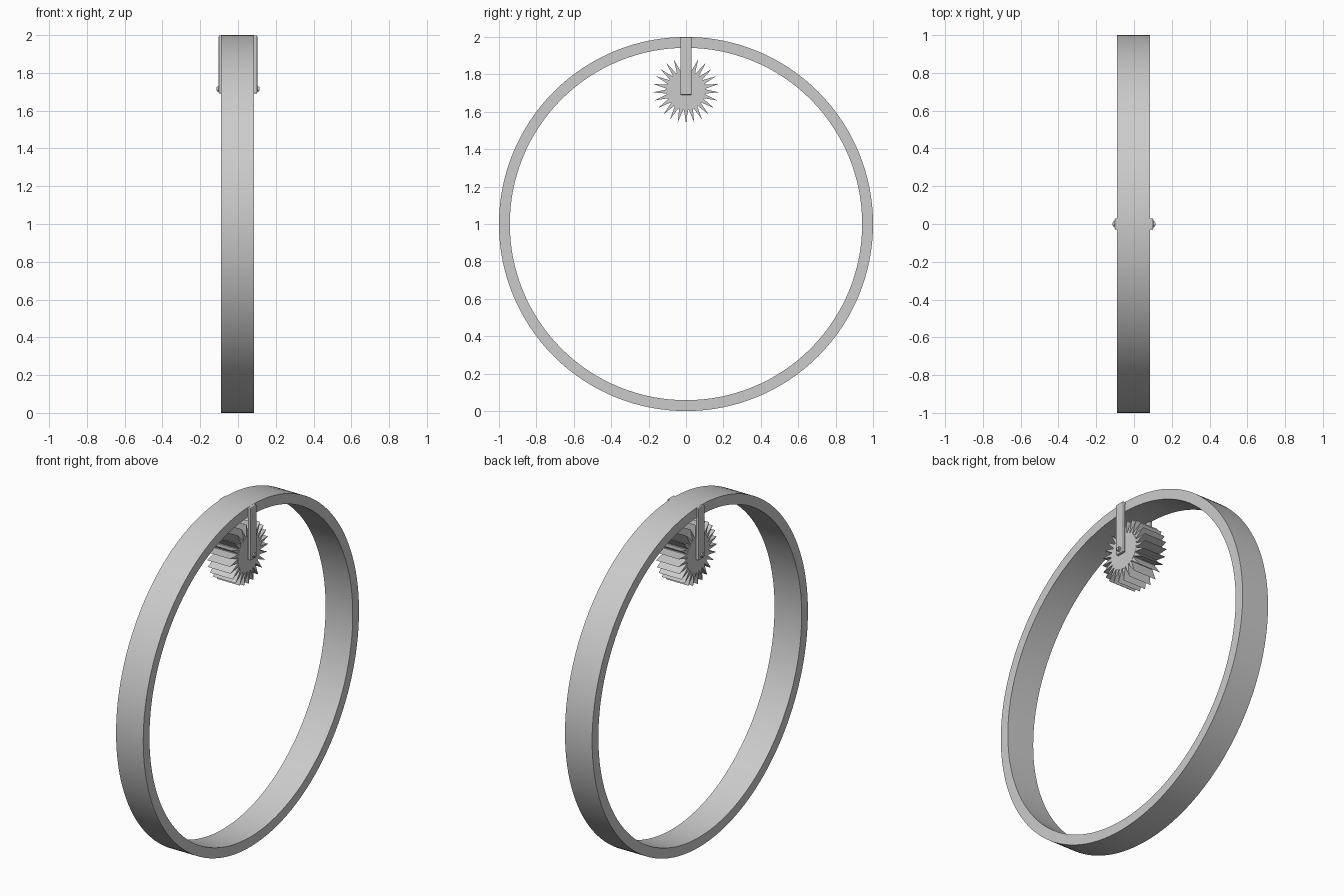
import bpy, bmesh
from math import cos, sin, pi, radians

if "Cube" in bpy.data.objects:
    bpy.data.objects.remove(bpy.data.objects["Cube"])

XC = -0.003          # middle of the ring and rotor
HUB_Z = 1.715        # rotor axle height


def finish(bm, name, smooth=True):
    bmesh.ops.recalc_face_normals(bm, faces=bm.faces)
    me = bpy.data.meshes.new(name)
    bm.to_mesh(me)
    bm.free()
    ob = bpy.data.objects.new(name, me)
    bpy.context.collection.objects.link(ob)
    if smooth:
        bpy.ops.object.select_all(action='DESELECT')
        ob.select_set(True)
        bpy.context.view_layer.objects.active = ob
        bpy.ops.object.shade_smooth_by_angle(angle=radians(30))
    return ob


def prism(bm, pts, x0, x1):
    """Extrude a (y, z) outline along x."""
    a = [bm.verts.new((x0, y, z)) for y, z in pts]
    b = [bm.verts.new((x1, y, z)) for y, z in pts]
    n = len(pts)
    bm.faces.new(a)
    bm.faces.new(b[::-1])
    for i in range(n):
        j = (i + 1) % n
        bm.faces.new((a[i], b[i], b[j], a[j]))


def circle(r, z, n):
    return [(r * cos(2 * pi * i / n), z + r * sin(2 * pi * i / n)) for i in range(n)]


# Large hoop: rectangular section swept round the x axis
bm = bmesh.new()
N = 128
section = [(-0.088, 1.0), (0.088, 1.0), (0.088, 0.942), (-0.088, 0.942)]
loops = []
for i in range(N):
    t = 2 * pi * i / N
    loops.append([bm.verts.new((XC + x, r * sin(t), 1 + r * cos(t))) for x, r in section])
for i in range(N):
    p, q = loops[i], loops[(i + 1) % N]
    for k in range(4):
        m = (k + 1) % 4
        bm.faces.new((p[k], p[m], q[m], q[k]))
finish(bm, "hoop")

# U-shaped hanger straddling the hoop, with softened edges
bm = bmesh.new()
outline = [(-0.102, 1.69), (-0.102, 1.999), (0.102, 1.999), (0.102, 1.69),
           (0.084, 1.69), (0.084, 1.98), (-0.084, 1.98), (-0.084, 1.69)]
front = [bm.verts.new((x, -0.03, z)) for x, z in outline]
back = [bm.verts.new((x, 0.03, z)) for x, z in outline]
bm.faces.new(front)
bm.faces.new(back)
for i in range(8):
    j = (i + 1) % 8
    bm.faces.new((front[i], front[j], back[j], back[i]))
hanger = finish(bm, "hanger", smooth=False)
bev = hanger.modifiers.new("bevel", 'BEVEL')
bev.width = 0.006
bev.segments = 2

# Rotor drum
bm = bmesh.new()
prism(bm, circle(0.105, HUB_Z, 48), XC - 0.075, XC + 0.075)
finish(bm, "rotor_drum")

# Radial wedge fins running the length of the drum
bm = bmesh.new()
FINS = 25
for i in range(FINS):
    t = 2 * pi * (i + 0.5) / FINS + pi / 2
    pts = []
    for r, w in ((0.098, -0.012), (0.178, 0), (0.098, 0.012)):
        pts.append((r * cos(t) - w * sin(t), HUB_Z + r * sin(t) + w * cos(t)))
    prism(bm, pts, XC - 0.074, XC + 0.074)
finish(bm, "rotor_fins", smooth=False)

# Axle with a bolt head at each end
bm = bmesh.new()
prism(bm, circle(0.009, HUB_Z, 24), -0.115, 0.115)
finish(bm, "axle")
for side, name in ((-1, "left_bolt"), (1, "right_bolt")):
    bm = bmesh.new()
    prism(bm, circle(0.014, HUB_Z, 24), side * 0.1, side * 0.11)
    finish(bm, name)
